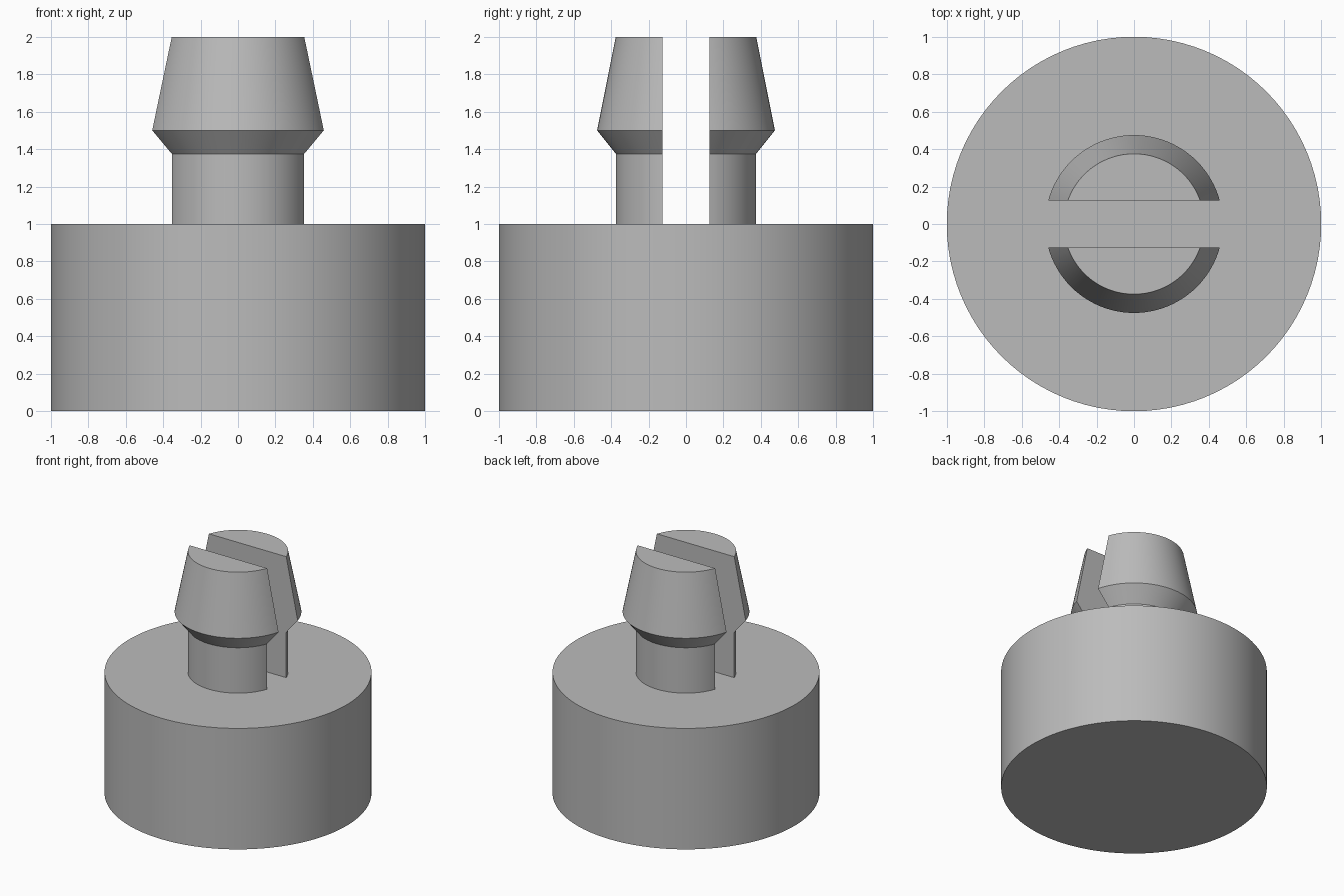
import bpy, bmesh, math
from mathutils import Vector

SEGMENTS = 96
SLOT_HALF = 0.125

if "Cube" in bpy.data.objects:
    bpy.data.objects.remove(bpy.data.objects["Cube"], do_unlink=True)

grey = bpy.data.materials.new("plain grey")
grey.use_nodes = True
grey.diffuse_color = (0.5, 0.5, 0.5, 1)
grey.node_tree.nodes["Principled BSDF"].inputs["Base Color"].default_value = (0.5, 0.5, 0.5, 1)


def lathe(profile):
    """Closed solid of revolution from (radius, height) points, bottom to top."""
    bm = bmesh.new()
    rings = []
    for radius, z in profile:
        rings.append([bm.verts.new((radius * math.cos(a), radius * math.sin(a), z))
                      for a in (2 * math.pi * i / SEGMENTS for i in range(SEGMENTS))])
    for low, high in zip(rings, rings[1:]):
        for i in range(SEGMENTS):
            j = (i + 1) % SEGMENTS
            bm.faces.new((low[i], low[j], high[j], high[i]))
    bm.faces.new(rings[0][::-1])
    bm.faces.new(rings[-1])
    return bm


def finish(name, bm):
    bmesh.ops.recalc_face_normals(bm, faces=bm.faces[:])
    mesh = bpy.data.meshes.new(name)
    bm.to_mesh(mesh)
    bm.free()
    mesh.materials.append(grey)
    obj = bpy.data.objects.new(name, mesh)
    bpy.context.collection.objects.link(obj)
    bpy.ops.object.select_all(action="DESELECT")
    obj.select_set(True)
    bpy.context.view_layer.objects.active = obj
    bpy.ops.object.shade_smooth_by_angle(angle=math.radians(20))


# Round base
finish("base", lathe([(1, 0), (1, 1)]))

# Two snap prongs: shaft, flared lip and tapered head, parted by a slot
for name, side in (("front_prong", -1), ("back_prong", 1)):
    bm = lathe([(0.375, 1), (0.375, 1.375), (0.475, 1.5), (0.375, 2)])
    cut = bmesh.ops.bisect_plane(
        bm, geom=bm.verts[:] + bm.edges[:] + bm.faces[:],
        plane_co=Vector((0, side * SLOT_HALF, 0)), plane_no=Vector((0, -side, 0)),
        clear_outer=True)
    # Close the flat slot wall
    rim = [e for e in cut["geom_cut"] if isinstance(e, bmesh.types.BMEdge)]
    bmesh.ops.contextual_create(bm, geom=rim)
    finish(name, bm)
